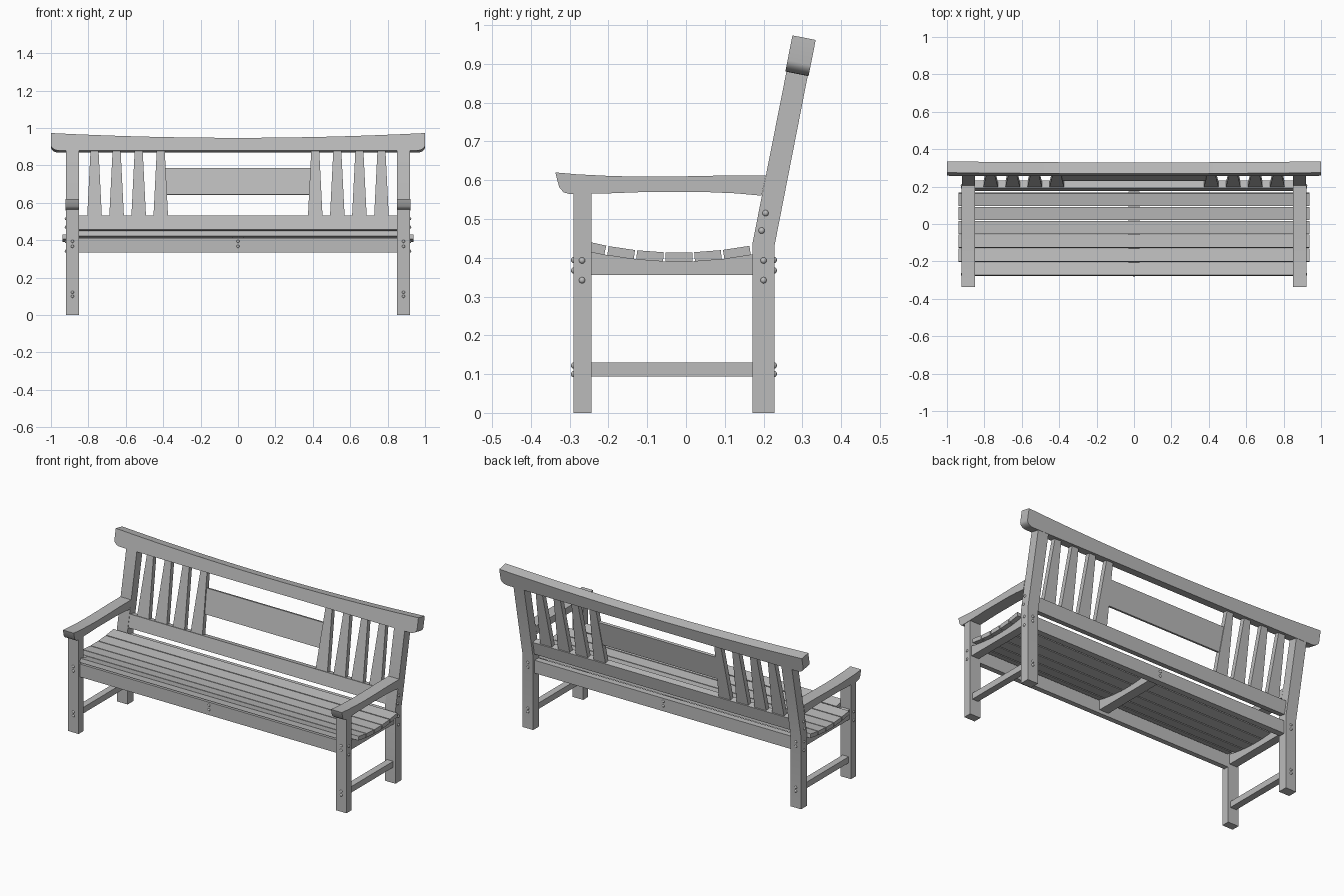
import bpy, bmesh, math
from mathutils import Matrix, Vector

if "Cube" in bpy.data.objects:
    bpy.data.objects.remove(bpy.data.objects["Cube"], do_unlink=True)

wood = bpy.data.materials.new("grey_wood")
wood.use_nodes = True
grey = (0.5, 0.5, 0.5, 1)
wood.diffuse_color = grey
wood.node_tree.nodes["Principled BSDF"].inputs["Base Color"].default_value = grey
parts = []

# Backrest frame: pivots at the bend of the rear legs
BEND_Y, BEND_Z, LEAN = 0.172, 0.44, math.atan(0.198)
BACK = Matrix.Translation((0, BEND_Y, BEND_Z)) @ Matrix.Rotation(-LEAN, 4, "X")


def finish(name, bm):
    bmesh.ops.recalc_face_normals(bm, faces=bm.faces)
    mesh = bpy.data.meshes.new(name)
    bm.to_mesh(mesh)
    bm.free()
    mesh.materials.append(wood)
    ob = bpy.data.objects.new(name, mesh)
    bpy.context.collection.objects.link(ob)
    parts.append(ob)
    return ob


def extrude(name, points, offset):
    """Closed 3D outline swept along an offset."""
    bm = bmesh.new()
    face = bm.faces.new([bm.verts.new(p) for p in points])
    res = bmesh.ops.extrude_face_region(bm, geom=[face], use_keep_orig=True)
    verts = [v for v in res["geom"] if isinstance(v, bmesh.types.BMVert)]
    bmesh.ops.translate(bm, verts=verts, vec=offset)
    return finish(name, bm)


def side_board(name, profile, x0, x1):
    """Side (y, z) profile extruded across x."""
    return extrude(name, [(x0, y, z) for y, z in profile], (x1 - x0, 0, 0))


def back_board(name, outline, d0, d1):
    """Outline (x, height) in the leaning plane, with a depth range."""
    ob = extrude(name, [(x, d0, h) for x, h in outline], (0, d1 - d0, 0))
    ob.data.transform(BACK)
    return ob


def rect(a0, a1, b0, b1):
    return [(a0, b0), (a1, b0), (a1, b1), (a0, b1)]


def up(z):
    return (z - BEND_Z) / math.cos(LEAN)


def dish(y):
    return 0.39 + 0.5 * (y + 0.02) ** 2


# Side profiles
bearer = [(-0.245, 0.355), (0.174, 0.355)]
bearer += [(y, dish(y)) for y in (0.174 - 0.419 * i / 12 for i in range(13))]
rear_leg = [(0.172, 0), (0.228, 0), (0.228, 0.43), (0.317, 0.885),
            (0.26, 0.885), (0.172, 0.44)]
arm = [(-0.337, 0.62), (-0.28, 0.615), (-0.2, 0.611), (-0.12, 0.609), (0, 0.61),
       (0.1, 0.612), (0.206, 0.612), (0.195, 0.56), (0.13, 0.566), (0.06, 0.569),
       (-0.12, 0.569), (-0.2, 0.566), (-0.3, 0.564), (-0.316, 0.569), (-0.327, 0.582)]

# End frames, left is +x
for side, s in (("left", 1), ("right", -1)):
    side_board(f"{side}_front_leg", rect(-0.29, -0.243, 0, 0.566), s * 0.85, s * 0.92)
    side_board(f"{side}_rear_leg", rear_leg, s * 0.85, s * 0.92)
    side_board(f"{side}_armrest", arm, s * 0.85, s * 0.922)
    side_board(f"{side}_seat_bearer", bearer, s * 0.86, s * 0.91)
    side_board(f"{side}_stretcher", rect(-0.245, 0.174, 0.094, 0.13), s * 0.865, s * 0.905)

# Seat rails and slats
side_board("centre_seat_bearer", bearer, -0.03, 0.03)
side_board("front_seat_rail", rect(-0.275, -0.245, 0.335, 0.412), -0.852, 0.852)
side_board("rear_seat_rail", rect(0.178, 0.215, 0.335, 0.412), -0.852, 0.852)
for i in range(6):
    y = -0.2445 + 0.0755 * i
    half = 0.85 if i == 0 else 0.938
    slat = side_board(f"seat_slat_{i + 1}", rect(-0.0345, 0.0345, 0, 0.024), -half, half)
    tilt = Matrix.Rotation(math.atan(y + 0.02), 4, "X")
    slat.data.transform(Matrix.Translation((0, y, dish(y))) @ tilt)

# Backrest: lower rail, centre panel, tapered slats
back_board("lower_back_rail", rect(-0.852, 0.852, up(0.457), up(0.533)), 0.002, 0.042)
back_board("back_panel", rect(-0.4, 0.4, up(0.647), up(0.79)), 0.016, 0.032)
for s in (1, -1):
    for i in range(4):
        x = s * (0.413 + 0.118 * i)
        taper = [(x - 0.039, up(0.53)), (x + 0.039, up(0.53)),
                 (x + 0.021, up(0.89)), (x - 0.021, up(0.89))]
        back_board(f"back_slat_{'left' if s > 0 else 'right'}_{i + 1}", taper, 0.008, 0.036)

# Top rail: dipped upper edge and rounded lower corners
low, r = 0.448, 0.045
corner = [(0.955 + r * math.sin(a), low + 0.03 * (1 - math.cos(a)))
          for a in (math.pi / 2 * i / 6 for i in range(7))]
crest = [(1 - i / 8, 0.517 + 0.026 * (1 - i / 8) ** 2) for i in range(17)]
left_corner = [(-x, h) for x, h in reversed(corner)]
back_board("top_rail", corner + crest + left_corner, -0.003, 0.058)

# Domed bolt heads
bolts = []
for s in (1, -1):
    for y in (-0.268, 0.2):
        bolts += [((s * 0.92, y, z), "X") for z in (0.393, 0.342)]
    bolts += [((s * 0.92, 0.195, 0.47), "X"), ((s * 0.92, 0.205, 0.515), "X")]
    for y in (-0.29, 0.228):
        for z in (0.367, 0.394, 0.1, 0.122):
            bolts.append(((s * 0.885, y, z), "Y"))
for y in (-0.275, 0.215):
    bolts += [((0, y, z), "Y") for z in (0.367, 0.394)]
bm = bmesh.new()
for pos, axis in bolts:
    flat = Matrix.Diagonal((0.8, 1, 1, 1) if axis == "X" else (1, 0.8, 1, 1))
    bmesh.ops.create_uvsphere(bm, u_segments=12, v_segments=8, radius=0.008,
                              matrix=Matrix.Translation(Vector(pos)) @ flat)
finish("bolt_heads", bm)

# Smooth curved edges, keep corners crisp
bpy.ops.object.select_all(action="DESELECT")
for ob in parts:
    ob.select_set(True)
bpy.context.view_layer.objects.active = parts[0]
bpy.ops.object.shade_smooth_by_angle(angle=math.radians(35))
